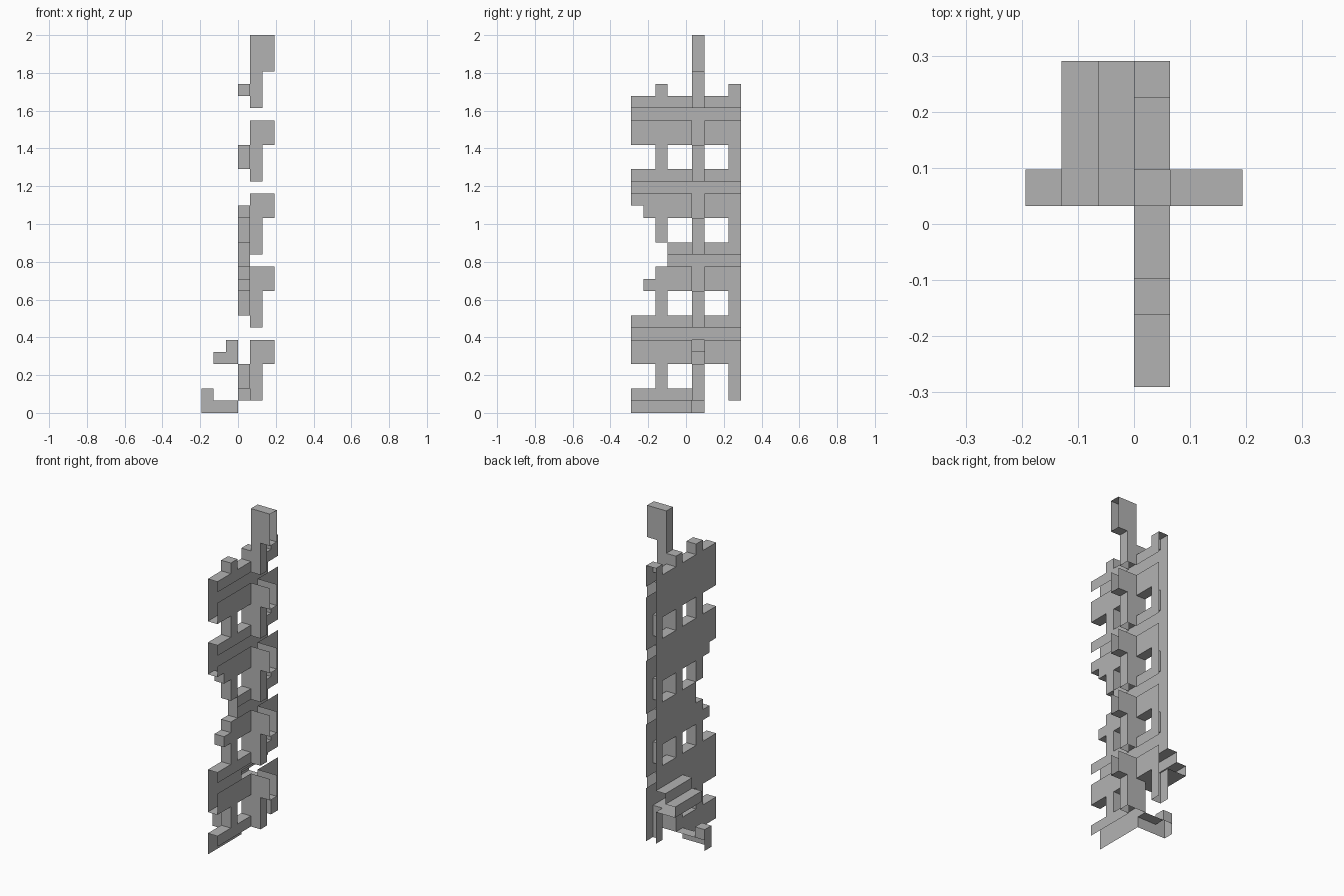
import bpy, bmesh, math
from mathutils import Vector

if "Cube" in bpy.data.objects:
    bpy.data.objects.remove(bpy.data.objects["Cube"], do_unlink=True)

UNIT = 2 / 31          # edge of one building block
WIDTH, HEIGHT = 9, 31  # blocks along y and z
FIN_Y = 5              # row that carries the fins and the hook

stone = bpy.data.materials.new("light grey stone")
stone.use_nodes = True
grey = (0.45, 0.45, 0.45, 1)
stone.diffuse_color = grey
stone.node_tree.nodes["Principled BSDF"].inputs["Base Color"].default_value = grey


def box(xs, ys, zs):
    """All block cells in half-open ranges."""
    return {(x, y, z) for x in range(*xs) for y in range(*ys) for z in range(*zs)}


# Lattice wall: three posts crossed by wide bands, worn away along the front edge
posts = box((0, 1), (2, 3), (0, 27)) | box((0, 1), (5, 6), (0, 27)) | box((0, 1), (8, 9), (1, 27))
bands = box((0, 1), (0, 6), (0, 2))
for z in range(4, 26, 6):
    bands |= box((0, 1), (0, WIDTH), (z, z + 4))
worn = box((0, 1), (0, 1), (16, 17)) | box((0, 1), (0, 1), (10, 14))
worn |= box((0, 1), (1, 2), (11, 14)) | box((0, 1), (2, 3), (12, 14))
wall = (posts | bands) - worn

# Fins: a slim stem with a wider head, repeated up the wall
fins = []
for z in range(1, HEIGHT - 1, 6):
    top = z + 5 if z < 25 else HEIGHT
    fins.append(box((1, 2), (FIN_Y, FIN_Y + 1), (z, top))
                | box((2, 3), (FIN_Y, FIN_Y + 1), (z + 3, top)))

# Stepped ledge and foot hook on the other side
ledge = box((-2, 0), (FIN_Y, WIDTH), (4, 5)) | box((-1, 0), (FIN_Y, WIDTH), (5, 6))
hook = box((-3, 0), (FIN_Y, FIN_Y + 1), (0, 1)) | box((-3, -2), (FIN_Y, FIN_Y + 1), (1, 2))

solid = wall.union(ledge, hook, *fins)


def is_open(cell):
    """Sides that stay uncapped: ends, outer fin edges, slots and footing."""
    x, y, z = cell
    slot = x >= 1 and z % 6 == 0 and z < HEIGHT - 1
    footing = z < 0 or (z == 0 and y > FIN_Y)
    return y < 0 or y >= WIDTH or x >= 3 or slot or footing


def build(name, cells):
    bm = bmesh.new()
    for cell in sorted(cells):
        centre = Vector(cell) + Vector((0.5, 0.5, 0.5))
        for axis in range(3):
            for sign in (-1, 1):
                n = Vector((0, 0, 0))
                n[axis] = sign
                beside = tuple(int(c + d) for c, d in zip(cell, n))
                if beside in solid or is_open(beside):
                    continue
                u = Vector((0, 0, 0))
                u[(axis + 1) % 3] = 0.5
                v = n.cross(u)
                mid = centre + n / 2 - Vector((0, WIDTH / 2, 0))
                corners = (mid - u - v, mid + u - v, mid + u + v, mid - u + v)
                bm.faces.new([bm.verts.new(c * UNIT) for c in corners])
    bmesh.ops.remove_doubles(bm, verts=bm.verts, dist=UNIT / 100)
    # Merge the blocks into large flat faces
    bmesh.ops.dissolve_limit(bm, angle_limit=math.radians(1), verts=bm.verts, edges=bm.edges)
    mesh = bpy.data.meshes.new(name)
    bm.to_mesh(mesh)
    bm.free()
    mesh.materials.append(stone)
    bpy.context.collection.objects.link(bpy.data.objects.new(name, mesh))


build("lattice_wall", wall)
for i, fin in enumerate(fins):
    build(f"fin_{i + 1}", fin)
build("stepped_ledge", ledge)
build("foot_hook", hook)
